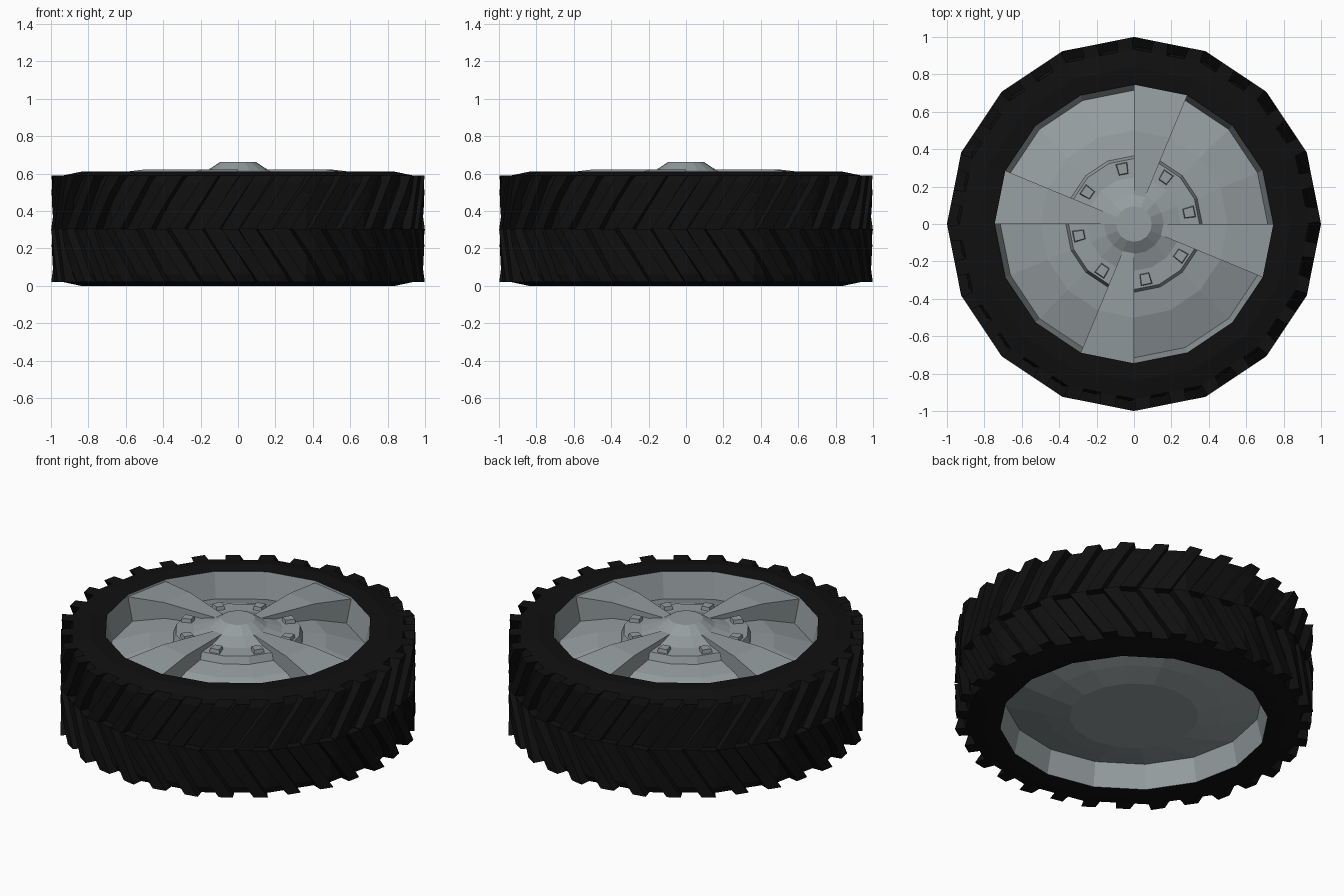
import bpy, bmesh
from math import pi, cos, sin

if "Cube" in bpy.data.objects:
    bpy.data.objects.remove(bpy.data.objects["Cube"])

N = 16                      # sides of the wheel
STEP = 2 * pi / N


def material(name, rgb):
    m = bpy.data.materials.new(name)
    m.diffuse_color = (*rgb, 1)
    m.use_nodes = True
    m.node_tree.nodes["Principled BSDF"].inputs["Base Color"].default_value = m.diffuse_color
    return m


RUBBER = material("rubber", (0.005, 0.005, 0.005))
METAL = material("metal", (0.30, 0.34, 0.35))


def polar(r, a, z):
    return (r * cos(a), r * sin(a), z)


def on_polygon(r, a, z):
    """Point on the flat sided ring whose corners have radius r."""
    return polar(r * cos(STEP / 2) / cos(a % STEP - STEP / 2), a, z)


def finish(bm, name, mat):
    bmesh.ops.remove_doubles(bm, verts=bm.verts, dist=1e-5)
    bmesh.ops.recalc_face_normals(bm, faces=bm.faces)
    me = bpy.data.meshes.new(name)
    bm.to_mesh(me)
    bm.free()
    me.materials.append(mat)
    ob = bpy.data.objects.new(name, me)
    bpy.context.collection.objects.link(ob)
    return ob


def loft(bm, rings, caps=True):
    """Skin closed cross sections, optionally capping both ends."""
    vs = [[bm.verts.new(p) for p in ring] for ring in rings]
    for a, b in zip(vs, vs[1:]):
        for i in range(len(a)):
            j = (i + 1) % len(a)
            bm.faces.new((a[i], a[j], b[j], b[i]))
    if caps:
        bm.faces.new(vs[0])
        bm.faces.new(vs[-1][::-1])


def revolve(name, profile, mat, caps):
    bm = bmesh.new()
    loft(bm, [[polar(r, k * STEP, z) for k in range(N)] for r, z in profile], caps)
    return finish(bm, name, mat)


# Tyre carcass
revolve("tyre", [(0.745, 0.005), (0.84, 0.0), (0.935, 0.02), (0.95, 0.06),
                 (0.95, 0.55), (0.935, 0.59), (0.84, 0.61), (0.745, 0.605)],
        RUBBER, False)

# Two rows of slanted tread lugs that form a chevron
bm = bmesh.new()
PITCH = 2 * pi / 32
for z0, z1, shift in ((0.305, 0.59, 0.0), (0.305, 0.02, PITCH / 2)):
    for k in range(32):
        rings = []
        for t in (0, 0.33, 0.67, 1):
            z = z0 + (z1 - z0) * t
            a = k * PITCH + shift + 0.20 * t
            b = a + 0.105 - 0.01 * t
            m = (a + b) / 2
            rings.append([on_polygon(0.925, a, z), on_polygon(1.0, a + 0.008, z),
                          on_polygon(1.0, m, z), on_polygon(1.0, b - 0.008, z),
                          on_polygon(0.925, b, z)])
        loft(bm, rings)
finish(bm, "tread_lugs", RUBBER)

# Rim: domed back, barrel, recessed front dish, stepped hub ring and centre cone
revolve("rim", [(0.36, 0.05), (0.5, 0.085), (0.715, 0.15), (0.748, 0.005),
                (0.76, 0.30), (0.748, 0.605), (0.715, 0.45), (0.5, 0.525),
                (0.365, 0.545), (0.35, 0.588), (0.25, 0.592), (0.16, 0.62),
                (0.095, 0.663)], METAL, True)

# Four raised spokes, one sector each
bm = bmesh.new()
section = [(0.10, 0.50), (0.74, 0.42), (0.746, 0.592), (0.5, 0.622), (0.14, 0.622)]
for k in (3, 7, 11, 15):
    loft(bm, [[polar(r, a * STEP, z) for r, z in section] for a in (k, k + 1)])
finish(bm, "spokes", METAL)

# Wheel nuts, two in every window
bm = bmesh.new()
for q in range(4):
    for off in (-22, 22):
        mid = q * pi / 2 + (33.75 + off) * pi / 180
        rings = []
        for z, h in ((0.57, 0.034), (0.612, 0.027)):
            rings.append([polar(0.302 + i * h, mid + j * h / 0.33, z)
                          for i, j in ((-1, -1), (1, -1), (1, 1), (-1, 1))])
        loft(bm, rings)
finish(bm, "wheel_nuts", METAL)
